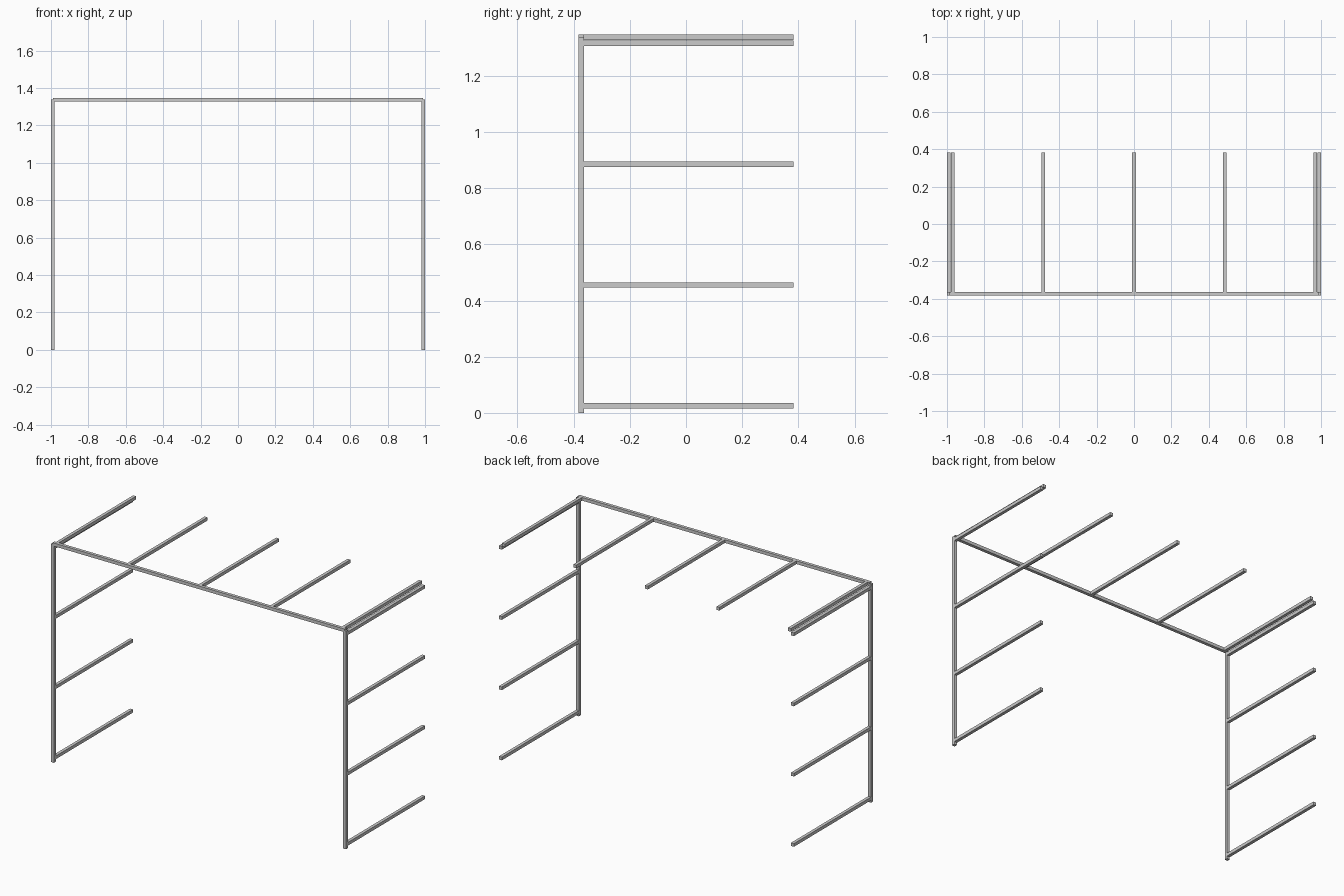
import bpy

if "Cube" in bpy.data.objects:
    bpy.data.objects.remove(bpy.data.objects["Cube"])

T = 0.0195            # bar thickness
PX, PY = 0.99, -0.373  # post centre line
TOP = 1.337           # beam centre height
BACK = 0.383          # free end of the rungs


def bar(name, a, b):
    """Square bar whose axis-aligned centre line runs from a to b."""
    size = [abs(q - p) or T for p, q in zip(a, b)]
    mid = [(p + q) / 2 for p, q in zip(a, b)]
    bpy.ops.mesh.primitive_cube_add(size=1, location=mid)
    ob = bpy.context.object
    ob.name = name
    ob.scale = size
    bpy.ops.object.transform_apply(location=False, rotation=False, scale=True)


# Front frame: top beam meeting the post centre lines
bar("top_beam", (-PX, PY, TOP), (PX, PY, TOP))

for side, s in (("left", -1), ("right", 1)):
    # Upright post
    bar(f"{side}_post", (s * PX, PY, 0), (s * PX, PY, TOP))
    # Side rungs running back from the post
    for i in range(4):
        z = 0.025 + i * 0.4303
        bar(f"{side}_rung_{i + 1}", (s * PX, PY, z), (s * PX, BACK, z))

# Top rungs running back from the beam
for i in range(5):
    x = (i - 2) * 0.4845
    bar(f"top_rung_{i + 1}", (x, PY, TOP), (x, BACK, TOP))
